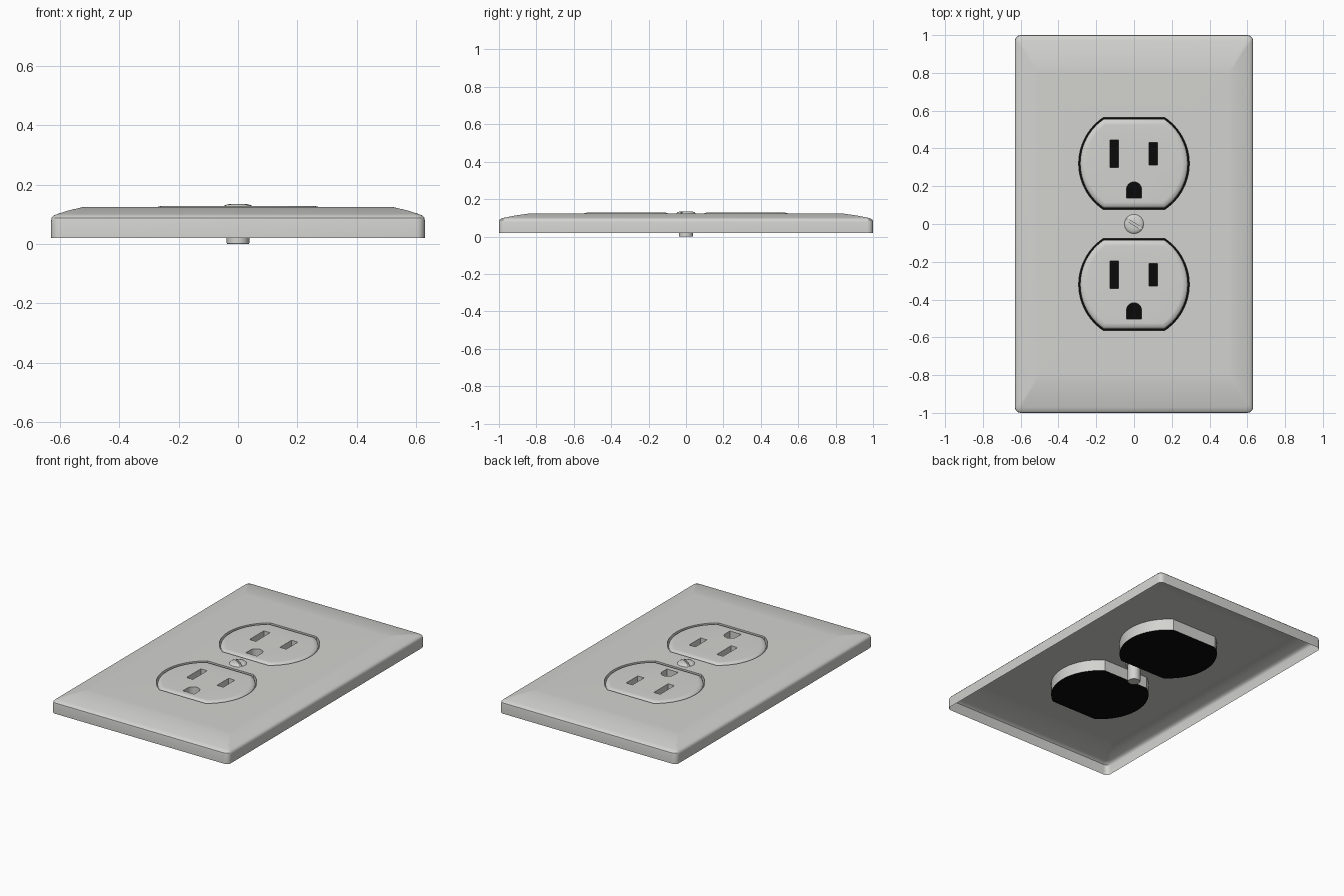
import bpy, bmesh, math
from mathutils import Vector

if "Cube" in bpy.data.objects:
    bpy.data.objects.remove(bpy.data.objects["Cube"])


def material(name, rgb):
    m = bpy.data.materials.new(name)
    m.diffuse_color = (*rgb, 1)
    m.use_nodes = True
    m.node_tree.nodes["Principled BSDF"].inputs["Base Color"].default_value = m.diffuse_color
    return m


PLASTIC = material("light_grey_plastic", (0.65, 0.65, 0.63))
BLACK = material("black_backing", (0.003, 0.003, 0.003))

FLOOR_Z, PLATE_Z, FACE_Z = 0.05, 0.124, 0.128
CENTRES = {"upper": 0.32, "lower": -0.32}


# Outlines, all counter-clockwise
def rounded_rect(hx, hy, r, seg=5):
    pts = []
    for i, (sx, sy) in enumerate([(1, 1), (-1, 1), (-1, -1), (1, -1)]):
        for k in range(seg + 1):
            a = math.pi / 2 * (i + k / seg)
            pts.append((sx * (hx - r) + r * math.cos(a), sy * (hy - r) + r * math.sin(a)))
    return pts


def clipped_circle(cy, offset=0.0, seg=24):
    r, h = 0.285 + offset, 0.235 + offset
    a0 = math.asin(h / r)
    pts = []
    for start in (-a0, math.pi - a0):
        for k in range(seg + 1):
            a = start + 2 * a0 * k / seg
            pts.append((r * math.cos(a), cy + r * math.sin(a)))
    return pts


def slot(cx, cy, w, h):
    return [(cx + sx * w / 2, cy + sy * h / 2) for sx, sy in ((1, 1), (-1, 1), (-1, -1), (1, -1))]


def arched_slot(cx, y0, y1, w):
    r = w / 2
    arc = [(cx + r * math.cos(math.pi * k / 12), y1 - r + r * math.sin(math.pi * k / 12))
           for k in range(13)]
    return arc + [(cx - r, y0), (cx + r, y0)]


# Mesh helpers
def ring(bm, pts, z):
    return [bm.verts.new((x, y, z)) for x, y in pts]


def bridge(bm, low, high):
    n = len(low)
    for i in range(n):
        j = (i + 1) % n
        bm.faces.new((low[i], low[j], high[j], high[i]))


def fill(bm, loops):
    edges = []
    for lp in loops:
        for i, v in enumerate(lp):
            w = lp[(i + 1) % len(lp)]
            edges.append(bm.edges.get((v, w)) or bm.edges.new((v, w)))
    res = bmesh.ops.triangle_fill(bm, use_beauty=True, edges=edges, normal=Vector((0, 0, 1)))
    for f in res["geom"]:
        if isinstance(f, bmesh.types.BMFace):
            f.normal_update()
            if f.normal.z < 0:
                f.normal_flip()


def finish(bm, name, mat, angle=30):
    me = bpy.data.meshes.new(name)
    bm.to_mesh(me)
    bm.free()
    me.materials.append(mat)
    ob = bpy.data.objects.new(name, me)
    bpy.context.collection.objects.link(ob)
    smooth(ob, angle)
    return ob


def smooth(ob, angle=30):
    bpy.ops.object.select_all(action='DESELECT')
    ob.select_set(True)
    bpy.context.view_layer.objects.active = ob
    bpy.ops.object.shade_smooth_by_angle(angle=math.radians(angle))


# Wall plate: hollow shell with sloped, rounded border and two skirted openings
bm = bmesh.new()
profile = [(0.63, 1.0, 0.02, 0.03), (0.63, 1.0, 0.078, 0.03), (0.628, 0.998, 0.088, 0.03),
           (0.621, 0.989, 0.096, 0.025), (0.608, 0.97, 0.101, 0.02), (0.57, 0.91, 0.113, 0.01),
           (0.525, 0.835, 0.1235, 0.01), (0.505, 0.80, PLATE_Z, 0.01)]
previous = None
for hx, hy, z, r in profile:
    current = ring(bm, rounded_rect(hx, hy, r), z)
    if previous:
        bridge(bm, previous, current)
    previous = current
holes = []
for cy in CENTRES.values():
    outline = clipped_circle(cy, 0.008)
    rim, base = ring(bm, outline, PLATE_Z), ring(bm, outline, FLOOR_Z)
    bridge(bm, rim, base)
    holes.append(rim)
fill(bm, [previous] + holes)
finish(bm, "wall_plate", PLASTIC)

# Socket faces with open slots, and the black backing below each
for label, cy in CENTRES.items():
    bm = bmesh.new()
    previous = None
    for off, z in ((0, FLOOR_Z), (0, 0.112), (-0.003, 0.118), (-0.01, 0.1235),
                   (-0.024, 0.1275), (-0.03, FACE_Z)):
        current = ring(bm, clipped_circle(cy, off), z)
        if previous:
            bridge(bm, previous, current)
        previous = current
    loops = [previous]
    for pts in (slot(-0.105, cy + 0.052, 0.045, 0.146),
                slot(0.102, cy + 0.052, 0.045, 0.118),
                arched_slot(0, cy - 0.183, cy - 0.097, 0.08)):
        top, bottom = ring(bm, pts, FACE_Z), ring(bm, pts, FLOOR_Z)
        bridge(bm, top, bottom)
        loops.append(top)
    fill(bm, loops)
    finish(bm, label + "_socket_face", PLASTIC)

    bm = bmesh.new()
    bm.faces.new(ring(bm, clipped_circle(cy, 0.008), FLOOR_Z))
    finish(bm, label + "_socket_backing", BLACK)

# Centre screw: shaft and domed head
bm = bmesh.new()
previous = None
for r, z in ((0.036, 0.0), (0.038, 0.003), (0.038, 0.112), (0.051, 0.112), (0.051, 0.124),
             (0.046, 0.129), (0.038, 0.1325), (0.024, 0.135)):
    pts = [(r * math.cos(math.tau * k / 32), r * math.sin(math.tau * k / 32)) for k in range(32)]
    current = ring(bm, pts, z)
    if previous:
        bridge(bm, previous, current)
    else:
        bm.faces.new(current[::-1])
    previous = current
bm.faces.new(previous)
screw = finish(bm, "centre_screw", PLASTIC)

# Diagonal driver slot in the screw head
bpy.ops.mesh.primitive_cube_add(size=1, location=(0, 0, 0.1355), rotation=(0, 0, math.radians(-32)))
cutter = bpy.context.object
cutter.name = "screw_slot_cutter"
cutter.scale = (0.14, 0.011, 0.02)
cutter.hide_render = True
mod = screw.modifiers.new("driver_slot", 'BOOLEAN')
mod.operation = 'DIFFERENCE'
mod.object = cutter
bpy.context.view_layer.objects.active = screw
bpy.ops.object.modifier_apply(modifier=mod.name)
bpy.data.objects.remove(cutter)
smooth(screw)
